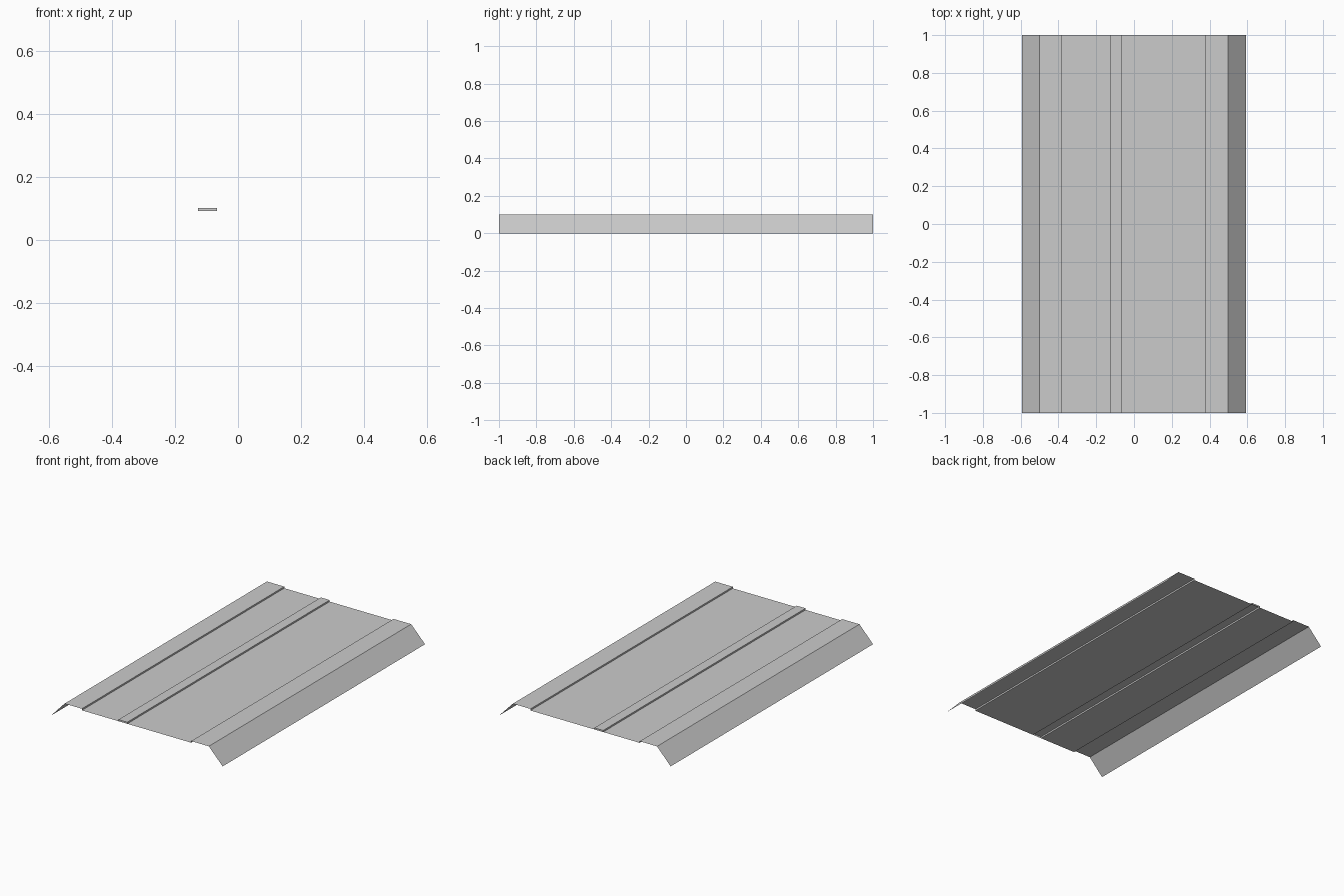
import bpy, bmesh

if "Cube" in bpy.data.objects:
    bpy.data.objects.remove(bpy.data.objects["Cube"])

HALF_LEN = 1.0
TOP, LOW = 0.10, 0.09   # raised bands and recessed pan heights

# Cross-section of the folded sheet (x, z), left to right
profile = [
    (-0.594, 0.0), (-0.5, TOP), (-0.38, TOP), (-0.38, LOW),
    (-0.127, LOW), (-0.127, TOP), (-0.066, TOP), (-0.066, LOW),
    (0.376, LOW), (0.376, TOP), (0.498, TOP), (0.594, 0.0),
]

bm = bmesh.new()

# Sweep the section along y as a single-skin sheet
front = [bm.verts.new((x, -HALF_LEN, z)) for x, z in profile]
back = [bm.verts.new((x, HALF_LEN, z)) for x, z in profile]
for i in range(len(profile) - 1):
    bm.faces.new((front[i], front[i + 1], back[i + 1], back[i]))

# Small end caps closing the central rib
bm.faces.new([front[i] for i in (4, 7, 6, 5)])
bm.faces.new([back[i] for i in (4, 5, 6, 7)])

mesh = bpy.data.meshes.new("ribbed_sheet_panel")
bm.to_mesh(mesh)
bm.free()
panel = bpy.data.objects.new("ribbed_sheet_panel", mesh)
bpy.context.collection.objects.link(panel)
